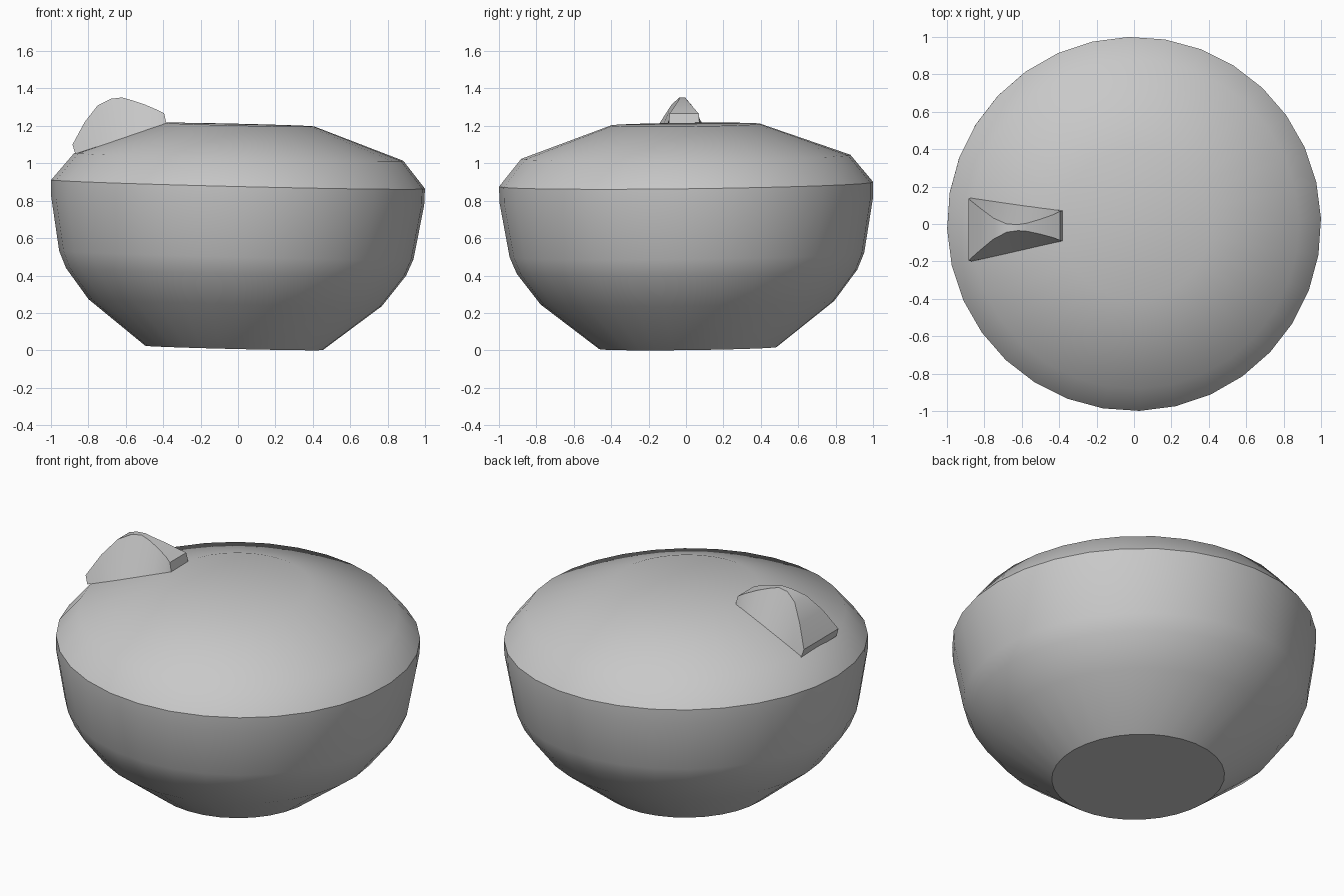
import bpy, bmesh, math
from mathutils import Vector

cube = bpy.data.objects.get("Cube")
if cube:
    bpy.data.objects.remove(cube, do_unlink=True)

GREY = (0.58, 0.58, 0.58, 1)
grey = bpy.data.materials.new("plain grey")
grey.use_nodes = True
grey.diffuse_color = GREY
bsdf = next(n for n in grey.node_tree.nodes if n.type == 'BSDF_PRINCIPLED')
bsdf.inputs["Base Color"].default_value = GREY


def loft(name, rings):
    """Skin a stack of closed rings and cap both ends."""
    bm = bmesh.new()
    loops = [[bm.verts.new(p) for p in ring] for ring in rings]
    count = len(loops[0])
    for a, b in zip(loops, loops[1:]):
        for i in range(count):
            j = (i + 1) % count
            bm.faces.new((a[i], a[j], b[j], b[i]))
    bm.faces.new(loops[0][::-1])
    bm.faces.new(loops[-1])
    bmesh.ops.recalc_face_normals(bm, faces=bm.faces)
    mesh = bpy.data.meshes.new(name)
    bm.to_mesh(mesh)
    bm.free()
    mesh.materials.append(grey)
    obj = bpy.data.objects.new(name, mesh)
    bpy.context.collection.objects.link(obj)
    bpy.ops.object.select_all(action='DESELECT')
    obj.select_set(True)
    bpy.context.view_layer.objects.active = obj
    bpy.ops.object.shade_smooth_by_angle(angle=math.radians(35))
    return obj


# Bowl-shaped body with a shallow domed top: (radius, height)
profile = [(0.475, 0.013), (0.785, 0.255), (0.91, 0.42), (0.948, 0.51),
           (0.998, 0.80), (1.0, 0.888), (0.88, 1.035), (0.40, 1.207)]
SIDES = 32
angles = [math.tau * i / SIDES + math.radians(1.7) for i in range(SIDES)]
body = loft("body", [[(r * math.cos(a), r * math.sin(a), z) for a in angles]
                     for r, z in profile])
# The whole body leans very slightly
body.rotation_euler = (0.012, 0.024, 0)
body.location = (-0.021, 0.011, 0)

# Humped fin on the sloping shoulder: (x, ridge half width, ridge height)
stations = [(-0.885, 0.165, 1.10), (-0.82, 0.11, 1.22), (-0.75, 0.055, 1.31),
            (-0.68, 0.022, 1.345), (-0.62, 0.016, 1.352), (-0.57, 0.022, 1.338),
            (-0.50, 0.04, 1.315), (-0.43, 0.062, 1.285), (-0.395, 0.078, 1.267)]
outer, inner = Vector((-0.87, -0.03, 1.05)), Vector((-0.382, -0.01, 1.21))
rings = []
for x, half, top in stations:
    t = (x - stations[0][0]) / (stations[-1][0] - stations[0][0])
    foot = outer.lerp(inner, t)
    wide = 0.17 + (0.082 - 0.17) * t
    rings.append([(foot.x, foot.y - wide, foot.z), (foot.x, foot.y + wide, foot.z),
                  (x, foot.y + half, top), (x, foot.y - half, top)])
loft("shoulder_fin", rings)
